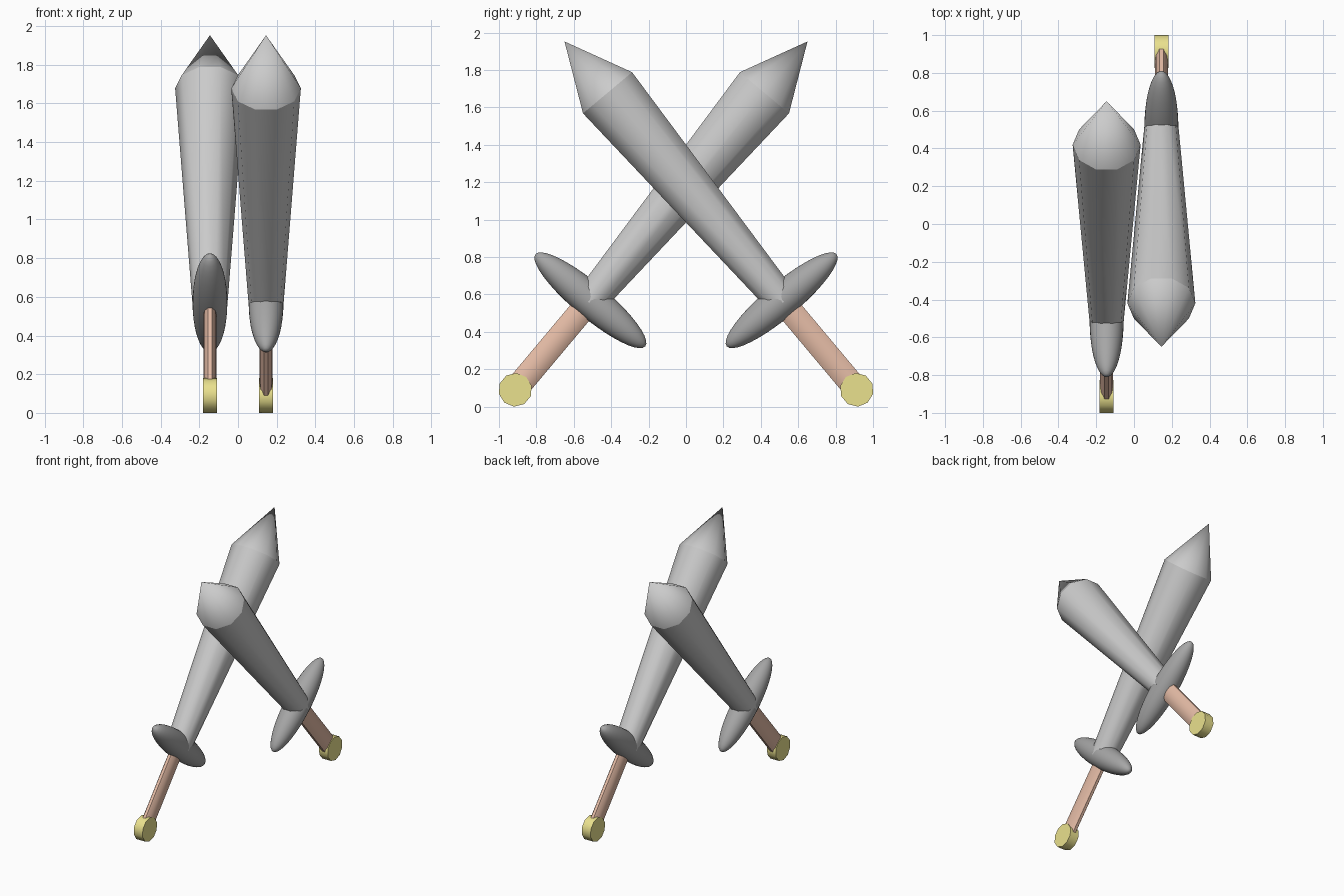
import bpy, bmesh
from math import radians
from mathutils import Matrix

if "Cube" in bpy.data.objects:
    bpy.data.objects.remove(bpy.data.objects["Cube"])

SIDES = 10


def material(name, rgb):
    m = bpy.data.materials.new(name)
    m.diffuse_color = (*rgb, 1)
    m.use_nodes = True
    m.node_tree.nodes["Principled BSDF"].inputs["Base Color"].default_value = m.diffuse_color
    return m


WOOD = material("wood", (0.78, 0.50, 0.38))
GOLD = material("gold", (0.82, 0.75, 0.27))
DARK = material("dark_steel", (0.38, 0.38, 0.38))


def finish(bm, name, frame, mat):
    bmesh.ops.remove_doubles(bm, verts=bm.verts, dist=1e-5)
    bmesh.ops.recalc_face_normals(bm, faces=bm.faces)
    mesh = bpy.data.meshes.new(name)
    bm.to_mesh(mesh)
    bm.free()
    ob = bpy.data.objects.new(name, mesh)
    bpy.context.collection.objects.link(ob)
    ob.matrix_world = frame
    if mat:
        mesh.materials.append(mat)
    bpy.ops.object.select_all(action='DESELECT')
    ob.select_set(True)
    bpy.context.view_layer.objects.active = ob
    bpy.ops.object.shade_smooth_by_angle(angle=radians(40))


def tapered(name, frame, z0, z1, r0, r1, squash=1.0, mat=None):
    # ten-sided taper along the sword axis, a corner pointing along x
    bm = bmesh.new()
    m = (Matrix.Translation((0, 0, (z0 + z1) / 2))
         @ Matrix.Diagonal((squash, 1, 1, 1)) @ Matrix.Rotation(radians(90), 4, 'Z'))
    bmesh.ops.create_cone(bm, cap_ends=True, segments=SIDES, radius1=r0,
                          radius2=r1, depth=z1 - z0, matrix=m)
    finish(bm, name, frame, mat)


def sword(tag, turn):
    # local origin is the pommel centre, local z runs to the tip
    frame = (Matrix.Rotation(turn, 4, 'Z') @ Matrix.Translation((-0.145, -0.913, 0.09))
             @ Matrix.Rotation(radians(-40), 4, 'X'))
    # blade and point
    tapered("blade_" + tag, frame, 0.61, 2.073, 0.09, 0.18)
    tapered("blade_tip_" + tag, frame, 2.073, 2.431, 0.18, 0.0)
    # oval grip
    tapered("grip_" + tag, frame, 0.055, 0.62, 0.069, 0.069, 0.5, WOOD)
    # ellipsoid crossguard
    bm = bmesh.new()
    bmesh.ops.create_uvsphere(bm, u_segments=32, v_segments=20, radius=1,
                              matrix=Matrix.Translation((0, 0, 0.625))
                              @ Matrix.Diagonal((0.09, 0.383, 0.092, 1))
                              @ Matrix.Rotation(radians(90), 4, 'X'))
    finish(bm, "crossguard_" + tag, frame, DARK)
    # disc pommel, axis across the sword
    bm = bmesh.new()
    bmesh.ops.create_cone(bm, cap_ends=True, segments=SIDES, radius1=0.09,
                          radius2=0.09, depth=0.074,
                          matrix=Matrix.Rotation(radians(90), 4, 'Y')
                          @ Matrix.Rotation(radians(90), 4, 'Z'))
    finish(bm, "pommel_" + tag, frame, GOLD)


sword("left", 0)
sword("right", radians(180))
